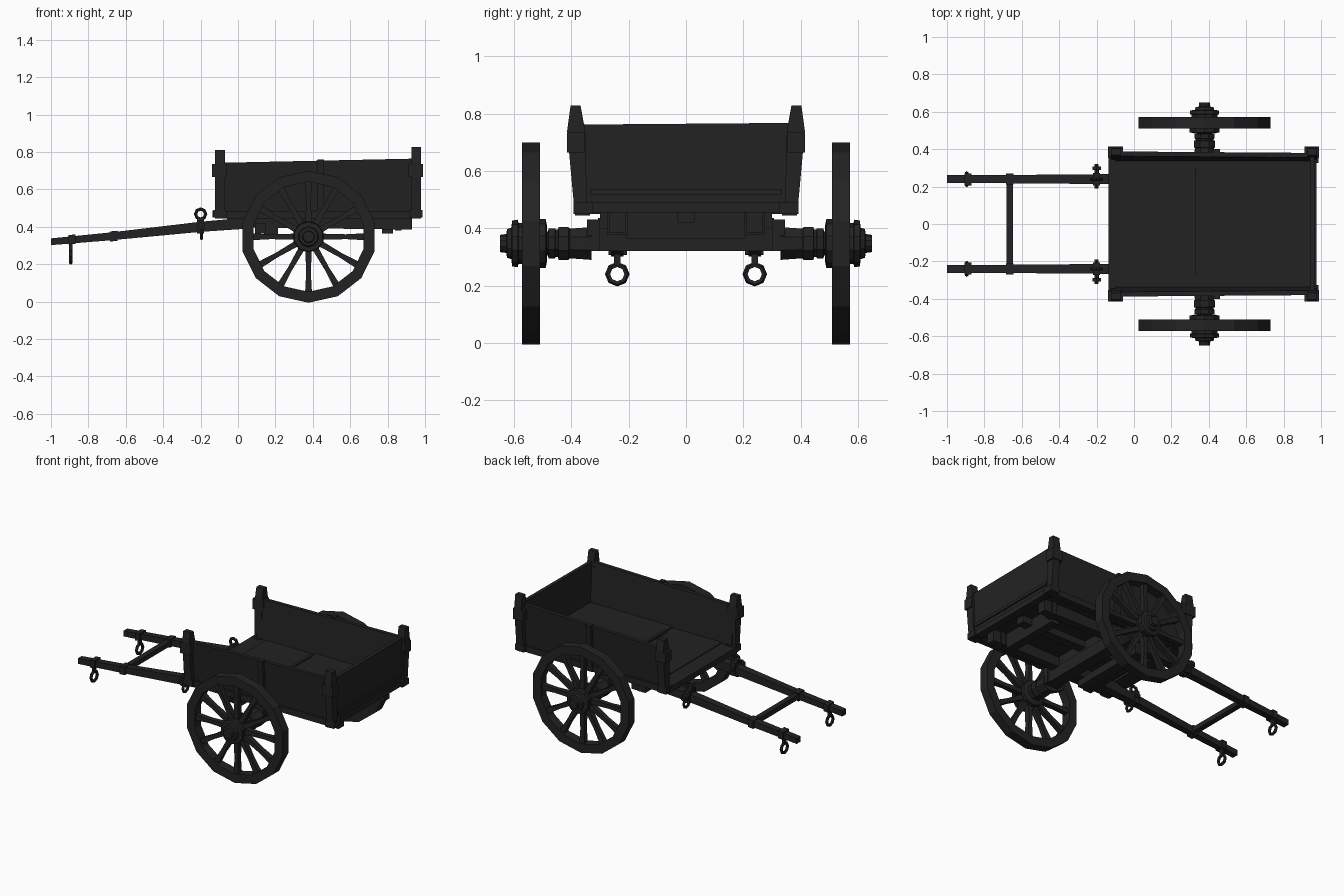
import bpy, bmesh, math
from mathutils import Vector, Matrix

if "Cube" in bpy.data.objects:
    bpy.data.objects.remove(bpy.data.objects["Cube"])

mat = bpy.data.materials.new("charcoal black")
mat.diffuse_color = (0.0165, 0.0165, 0.0165, 1)
mat.use_nodes = True
mat.node_tree.nodes["Principled BSDF"].inputs["Base Color"].default_value = mat.diffuse_color


def finish(name, bm):
    bmesh.ops.recalc_face_normals(bm, faces=bm.faces)
    me = bpy.data.meshes.new(name)
    bm.to_mesh(me)
    bm.free()
    me.materials.append(mat)
    ob = bpy.data.objects.new(name, me)
    bpy.context.collection.objects.link(ob)
    return ob


def loft(name, rings, closed=False):
    """Skin a list of equal-length point rings, capped or closed into a loop."""
    bm = bmesh.new()
    vs = [[bm.verts.new(p) for p in r] for r in rings]
    n = len(vs[0])
    pairs = list(zip(vs, vs[1:])) + ([(vs[-1], vs[0])] if closed else [])
    for a, b in pairs:
        for i in range(n):
            bm.faces.new((a[i], a[(i + 1) % n], b[(i + 1) % n], b[i]))
    if not closed:
        bm.faces.new(vs[0])
        bm.faces.new(vs[-1])
    return finish(name, bm)


def box(name, x0, x1, y0, y1, z0, z1):
    return loft(name, [[(x, y0, z0), (x, y1, z0), (x, y1, z1), (x, y0, z1)] for x in (x0, x1)])


def rail(name, stations):
    """Rectangular beam along x; stations are (x, y, z, width, height)."""
    return loft(name, [[(x, y - w / 2, z - h / 2), (x, y + w / 2, z - h / 2),
                        (x, y + w / 2, z + h / 2), (x, y - w / 2, z + h / 2)]
                       for x, y, z, w, h in stations])


def lathe_y(name, cx, cz, prof, n, closed=False, squash=1.0):
    """Turned part about the y axis; prof is a list of (y, radius)."""
    return loft(name, [[(cx + r * math.cos((i + .5) * math.tau / n), y,
                         cz + squash * r * math.sin((i + .5) * math.tau / n))
                        for i in range(n)] for y, r in prof], closed)


def ring(name, c, R, r, plane="yz", n=8):
    """Small iron ring."""
    rings = []
    for i in range(n):
        a = i * math.tau / n
        pts = []
        for j in range(5):
            b = j * math.tau / 5
            u, v, w = (R + r * math.cos(b)) * math.cos(a), (R + r * math.cos(b)) * math.sin(a), r * math.sin(b)
            o = Vector((w, u, v)) if plane == "yz" else Vector((u, w, v))
            pts.append(Vector(c) + o)
        rings.append(pts)
    return loft(name, rings, True)


WX, WZ = 0.377, 0.347

for s, side in ((-1, "right"), (1, "left")):
    # wheel rim, spokes and hub
    lathe_y(side + "_wheel_rim", WX, WZ,
            [(s * .51, .302), (s * .51, .362), (s * .572, .362), (s * .572, .302)], 14, True, .975)
    for k in range(12):
        a = k * math.tau / 12
        rot = Matrix.Rotation(-a, 4, 'Y')
        pts = []
        for r, w, d in ((.05, .017, .02), (.2, .013, .016), (.312, .019, .018)):
            pts.append([rot @ Vector((r, p * d, q * w)) + Vector((WX, s * .541, WZ))
                        for p, q in ((-1, -1), (1, -1), (1, 1), (-1, 1))])
        loft(side + "_spoke", pts)
    lathe_y(side + "_hub", WX, WZ,
            [(s * y, r) for y, r in ((.485, .06), (.49, .085), (.515, .085), (.52, .072), (.585, .072),
                                     (.587, .083), (.607, .08), (.61, .055), (.625, .05),
                                     (.627, .033), (.65, .03))], 10)
    # axle arm with collars
    lathe_y(side + "_axle_arm", WX, WZ,
            [(s * y, r) for y, r in ((.33, .062), (.405, .056), (.41, .062), (.445, .062), (.447, .052),
                                     (.455, .052), (.457, .057), (.48, .057), (.482, .045), (.52, .045))], 8)
    box(side + "_axle_clamp", .325, .43, *sorted((s * .3, s * .345)), .32, .43)

    # slanted side wall
    loft(side + "_side_wall", [[(x, s * .36, .455), (x, s * yt, zt), (x, s * (yt - .025), zt), (x, s * .333, .455)]
                               for x, yt, zt in ((-.1, .388, .742), (.965, .38, .765))])
    box(side + "_sill", -.12, .96, *sorted((s * .335, s * .375)), .445, .485)
    loft(side + "_middle_batten", [[(x, s * .355, .445), (x, s * .38, .445), (x, s * .402, .76), (x, s * .37, .76)]
                                   for x in (.425, .46)])
    # corner posts with blocks
    for x0, x1, zt, end in ((-.122, -.07, .81, "front"), (.928, .978, .828, "rear")):
        loft(side + "_" + end + "_post",
             [[(x, s * .345, .445), (x, s * .388, .445), (x, s * .415, .74), (x, s * .403, zt),
               (x, s * .368, zt), (x, s * .352, .74)] for x in (x0, x1)])
        box(side + "_" + end + "_post_block", x0 - .016, x1 + .01, *sorted((s * .352, s * .415)), .665, .735)
        box(side + "_" + end + "_post_foot", x0 - .01, x1 + .008, *sorted((s * .325, s * .392)), .45, .49)

    # pull shaft and the chassis rail behind it
    rail(side + "_shaft", [(-1, s * .24, .32, .042, .036), (-.68, s * .24, .349, .044, .042),
                           (-.2, s * .24, .4, .052, .054), (.05, s * .24, .42, .058, .06)])
    rail(side + "_chassis_rail", [(-.06, s * .24, .425, .056, .055), (.93, s * .24, .425, .056, .08)])
    rail(side + "_shaft_band", [(-.905, s * .238, .331, .064, .05), (-.87, s * .238, .334, .064, .05)])
    rail(side + "_crossbar_band", [(-.685, s * .24, .348, .06, .054), (-.645, s * .24, .352, .06, .054)])
    rail(side + "_rear_band", [(.84, s * .24, .425, .07, .092), (.875, s * .24, .425, .07, .092)])
    # iron pins and rings
    lathe_y(side + "_hitch_pin", -.2, .41, [(s * .19, .013), (s * .32, .013)], 6)
    lathe_y(side + "_hitch_pin_head", -.2, .41, [(s * .29, .026), (s * .308, .026)], 6)
    box(side + "_hitch_strap", -.218, -.182, s * .24 - .034, s * .24 + .034, .365, .45)
    ring(side + "_hitch_loop", (-.2, s * .24, .468), .026, .01, "xz")
    ring(side + "_hitch_hanger", (-.195, s * .275, .365), .028, .009)
    box(side + "_ring_stem", -.903, -.885, s * .24 - .012, s * .24 + .012, .27, .325)
    ring(side + "_shaft_ring", (-.894, s * .24, .24), .033, .01)

# cross bar between the shafts
box("shaft_crossbar", -.683, -.647, -.23, .23, .335, .367)

# floor: two deck sections with a joint, front sill and rear sill
box("front_floor", -.03, .335, -.345, .345, .465, .492)
box("rear_floor", .335, .95, -.345, .345, .465, .5)
box("floor_joint_batten", .325, .345, -.27, .3, .49, .508)
box("front_sill", -.135, -.025, -.36, .36, .45, .487)
box("rear_sill", .925, .975, -.37, .37, .455, .49)

# tailgate
loft("tailgate", [[(x, -.352, .475), (x, .352, .475), (x, .378, .768), (x, -.378, .762)] for x in (.942, .966)])
box("tailgate_ledge", .96, .976, -.335, .335, .518, .538)

# underframe cross members and axle beam
box("axle_beam", .335, .42, -.34, .34, .32, .4)
box("axle_bolster", .345, .41, -.3, .3, .39, .47)
box("front_cross_member", .09, .15, -.3, .3, .365, .42)
box("front_cross_block", .14, .215, -.27, .27, .35, .4)
box("rear_cross_member", .77, .83, -.21, .21, .365, .467)
box("centre_rail", .0, .9, -.03, .03, .42, .467)
